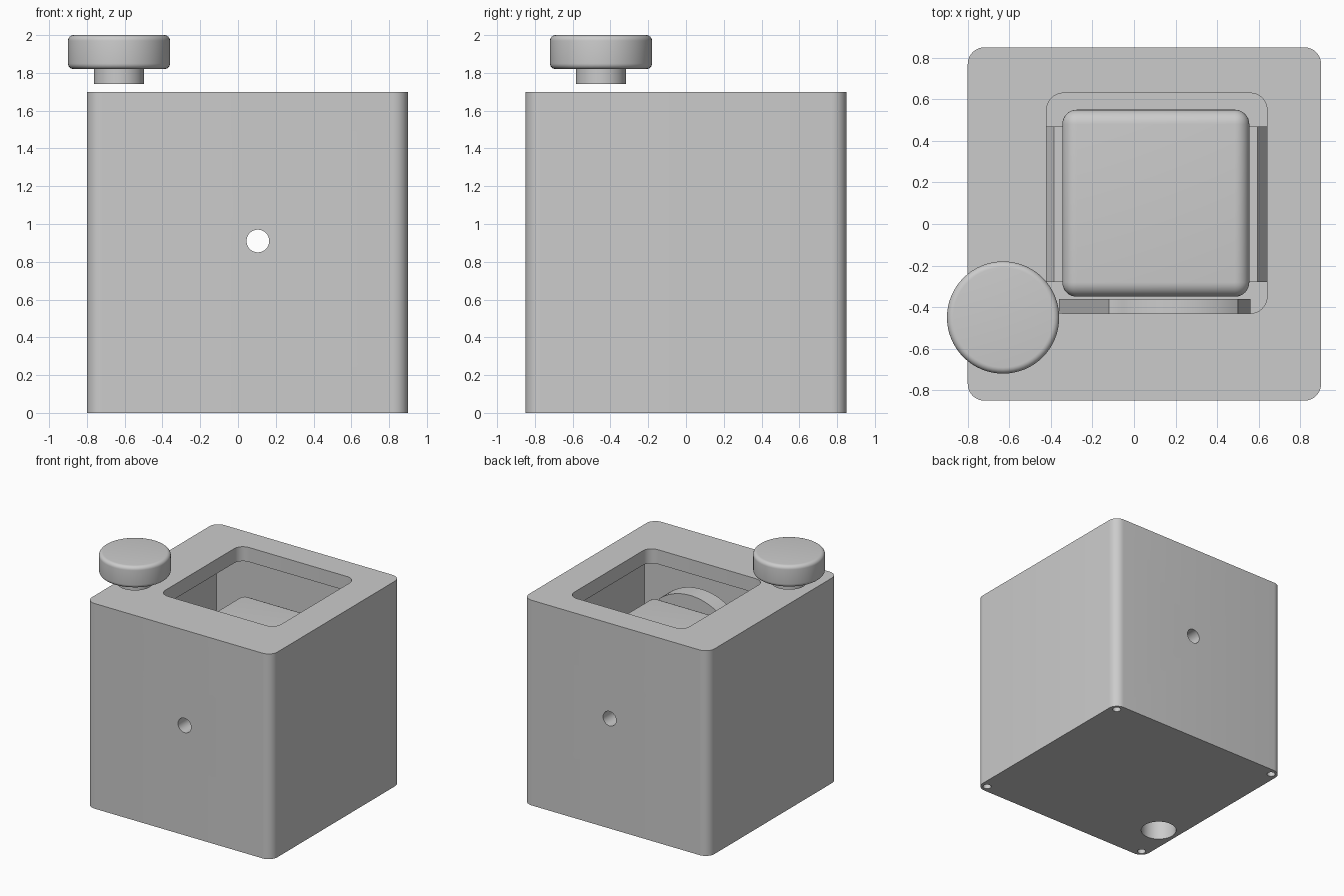
import bpy, bmesh, math
from mathutils import Matrix, Vector

if "Cube" in bpy.data.objects:
    bpy.data.objects.remove(bpy.data.objects["Cube"], do_unlink=True)

grey = bpy.data.materials.new("plain_grey")
grey.use_nodes = True
COLOUR = (0.6, 0.6, 0.6, 1)
grey.diffuse_color = COLOUR
grey.node_tree.nodes["Principled BSDF"].inputs["Base Color"].default_value = COLOUR


def finish(bm, name):
    mesh = bpy.data.meshes.new(name)
    bmesh.ops.recalc_face_normals(bm, faces=bm.faces)
    bm.to_mesh(mesh)
    bm.free()
    mesh.materials.append(grey)
    ob = bpy.data.objects.new(name, mesh)
    bpy.context.collection.objects.link(ob)
    return ob


def block(name, low, high, radius=0, upright_only=True):
    """Box between two corners, with rounded upright edges or all edges."""
    low, high = Vector(low), Vector(high)
    bm = bmesh.new()
    bmesh.ops.create_cube(bm, size=1)
    bmesh.ops.scale(bm, vec=high - low, verts=bm.verts)
    bmesh.ops.translate(bm, vec=(low + high) / 2, verts=bm.verts)
    if radius:
        edges = [e for e in bm.edges if not upright_only
                 or abs(e.verts[0].co.z - e.verts[1].co.z) > 0.01]
        bmesh.ops.bevel(bm, geom=edges, offset=radius, segments=8,
                        profile=0.5, affect='EDGES')
    return finish(bm, name)


def rod(name, centre, radius, depth, along_y=False):
    bm = bmesh.new()
    turn = Matrix.Rotation(math.pi / 2, 4, 'X') if along_y else Matrix()
    bmesh.ops.create_cone(bm, cap_ends=True, segments=48, radius1=radius,
                          radius2=radius, depth=depth,
                          matrix=Matrix.Translation(centre) @ turn)
    return finish(bm, name)


def plate(name, outline, y0, y1):
    """Outline in x and z, extruded along y."""
    bm = bmesh.new()
    face = bm.faces.new([bm.verts.new((x, y0, z)) for x, z in outline])
    new = bmesh.ops.extrude_face_region(bm, geom=[face])["geom"]
    bmesh.ops.translate(bm, vec=(0, y1 - y0, 0),
                        verts=[v for v in new if isinstance(v, bmesh.types.BMVert)])
    return finish(bm, name)


def lathe(name, profile, centre):
    bm = bmesh.new()
    verts = [bm.verts.new((r, 0, z)) for r, z in profile]
    edges = [bm.edges.new(p) for p in zip(verts, verts[1:])]
    bmesh.ops.spin(bm, geom=verts + edges, cent=(0, 0, 0), axis=(0, 0, 1),
                   angle=math.tau, steps=64)
    bmesh.ops.remove_doubles(bm, verts=bm.verts, dist=0.0005)
    bmesh.ops.translate(bm, vec=centre, verts=bm.verts)
    return finish(bm, name)


def cut(ob, cutters):
    bpy.context.view_layer.objects.active = ob
    for cutter in cutters:
        cutter.hide_render = True
        mod = ob.modifiers.new("cut", 'BOOLEAN')
        mod.operation, mod.solver, mod.object = 'DIFFERENCE', 'EXACT', cutter
        bpy.ops.object.modifier_apply(modifier=mod.name)


AXLE = Vector((0.105, 0, 0.91))
KNOB = Vector((-0.63, -0.45, 0))

# Cutters
axle_cutter = rod("axle_cutter", AXLE, 0.06, 2.4, along_y=True)
opening = block("opening_cutter", (-0.42, -0.43, 1.0), (0.64, 0.63, 1.9), 0.08)
cavity = block("cavity_cutter", (-0.65, -0.6, 0.2), (0.8, 0.65, 1.58))
shaft = rod("shaft_cutter", KNOB, 0.137, 0.6)
corner_holes = [rod("corner_hole_cutter", (0.05 + sx * 0.79, sy * 0.79, 0), 0.032, 0.2)
                for sx in (-1, 1) for sy in (-1, 1)]

# Housing with its hollow, top opening, axle bore and underside holes
housing = block("housing", (-0.8, -0.85, 0), (0.9, 0.85, 1.7), 0.08)
cut(housing, [cavity, opening, axle_cutter, shaft] + corner_holes)

# Rounded cube held on the axle
inner_cube = block("inner_cube", (-0.345, -0.35, 0.46), (0.555, 0.55, 1.36), 0.07, False)
cut(inner_cube, [axle_cutter])

# Cam beside the front of the cube
arc = [(0.21 + 0.46 * math.sin(a), 0.98 + 0.46 * math.cos(a))
       for a in [math.radians(-39 + 78 * i / 20) for i in range(21)]]
cam = plate("cam", [(-0.36, 0.6), (-0.12, 1.32)] + arc + [(0.56, 0.6)], -0.5, -0.36)
cut(cam, [axle_cutter])

# Sloped cradle below the cube
cradle = plate("cradle", [(-0.54, 0.2), (-0.385, 0.44), (0.595, 0.44), (0.75, 0.2)],
               -0.28, 0.47)

# Knob with a short stem
R, B = 0.27, 0.03
rim = [(R - B + B * math.cos(a), z + B * math.sin(a))
       for z, start in ((1.82 + B, -90), (2 - B, 0))
       for a in [math.radians(start + 15 * i) for i in range(7)]]
knob = lathe("knob", [(0, 1.74), (0.132, 1.74), (0.132, 1.82)] + rim + [(0, 2)], KNOB)

for cutter in [axle_cutter, opening, cavity, shaft] + corner_holes:
    bpy.data.objects.remove(cutter, do_unlink=True)

# Smooth rounded parts, keeping hard edges crisp
bpy.ops.object.select_all(action='DESELECT')
for ob in (housing, inner_cube, cam, cradle, knob):
    ob.select_set(True)
    bpy.context.view_layer.objects.active = ob
bpy.ops.object.shade_smooth_by_angle(angle=math.radians(30))
